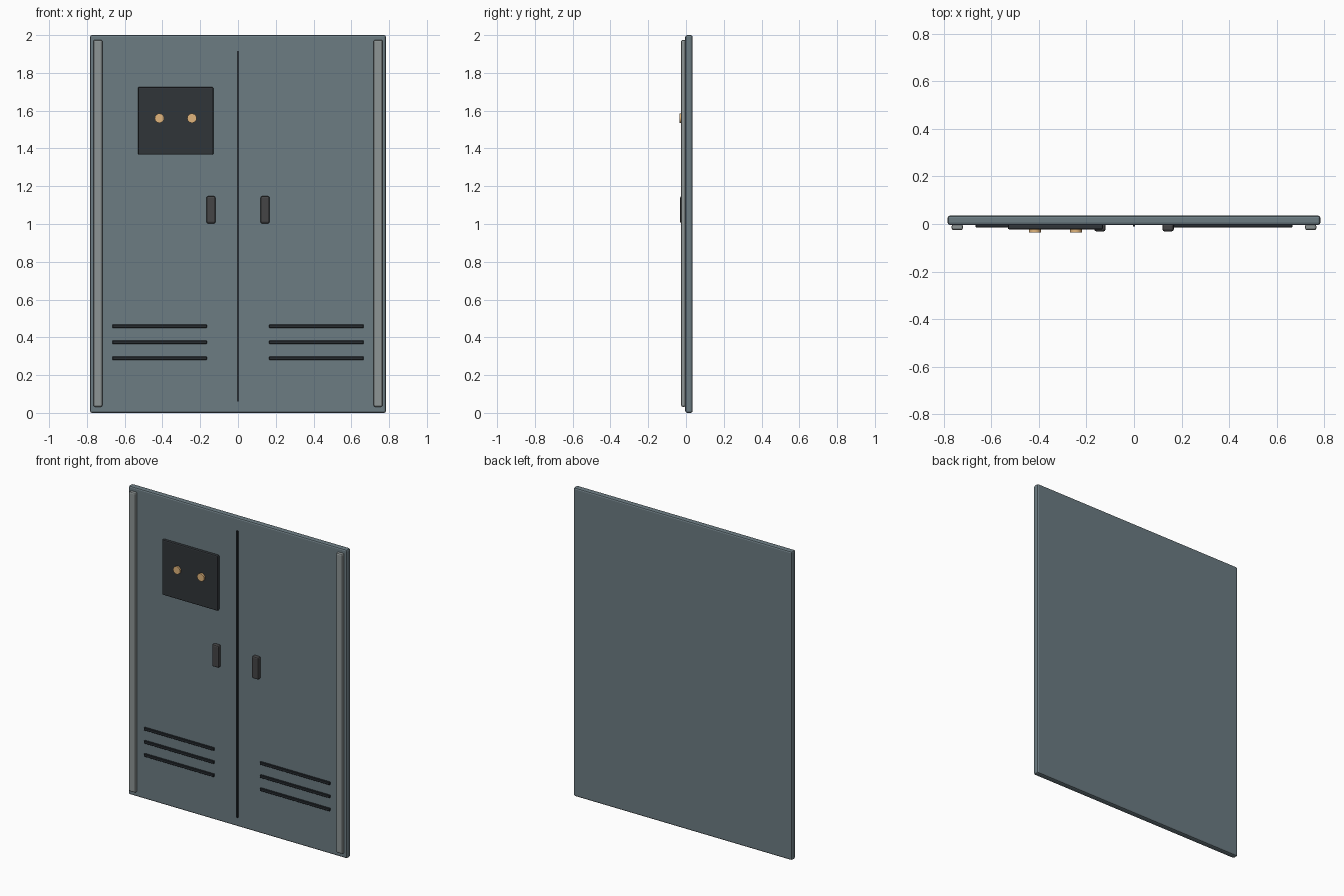
import bpy, math

if "Cube" in bpy.data.objects:
    bpy.data.objects.remove(bpy.data.objects["Cube"])


def material(name, rgb):
    m = bpy.data.materials.new(name)
    m.diffuse_color = (*rgb, 1)
    m.use_nodes = True
    m.node_tree.nodes["Principled BSDF"].inputs["Base Color"].default_value = m.diffuse_color
    return m


STEEL = material("blue_grey_steel", (0.15, 0.20, 0.225))
TRIM = material("trim_grey", (0.27, 0.30, 0.30))
DARK = material("dark_panel", (0.03, 0.035, 0.04))
BLACK = material("slot_black", (0.02, 0.025, 0.03))
GRIP = material("handle_grey", (0.06, 0.06, 0.062))
AMBER = material("amber_lamp", (0.75, 0.46, 0.20))


def finish(name, mat, bevel, segments=1):
    ob = bpy.context.object
    ob.name = name
    ob.data.materials.append(mat)
    if bevel:
        mod = ob.modifiers.new("bevel", 'BEVEL')
        mod.width, mod.segments = bevel, segments
        mod.limit_method = 'ANGLE'
    return ob


def box(name, x, y, z, mat, bevel=0, segments=1):
    """Box from (min, max) ranges along each axis."""
    r = (x, y, z)
    bpy.ops.mesh.primitive_cube_add(size=1, location=[(a + b) / 2 for a, b in r])
    bpy.context.object.scale = [b - a for a, b in r]
    bpy.ops.object.transform_apply(location=False, rotation=False, scale=True)
    return finish(name, mat, bevel, segments)


# Main door slab and centre seam
box("door_slab", (-0.783, 0.783), (-0.004, 0.035), (0, 2), STEEL, 0.01, 2)
box("centre_seam", (-0.005, 0.005), (-0.011, 0.002), (0.06, 1.917), BLACK)

# Mirrored trims, handles and vent slots
for side, s in (("left", -1), ("right", 1)):
    def mx(a, b):
        return tuple(sorted((s * a, s * b)))

    box(f"{side}_edge_trim", mx(0.718, 0.766), (-0.026, 0.0), (0.032, 1.975), TRIM, 0.009, 2)
    box(f"{side}_handle", mx(0.119, 0.167), (-0.031, 0.0), (1.003, 1.147), GRIP, 0.009, 2)
    for i in range(3):
        zc = 0.289 + i * 0.085
        box(f"{side}_vent_slot_{i + 1}", mx(0.165, 0.665), (-0.015, 0.0),
            (zc - 0.009, zc + 0.009), BLACK, 0.002)

# Control panel with two lamps
box("control_panel", (-0.53, -0.13), (-0.023, 0.0), (1.367, 1.725), DARK, 0.007, 2)
for i, x in enumerate((-0.416, -0.244)):
    bpy.ops.mesh.primitive_cylinder_add(vertices=16, radius=0.025, depth=0.019,
                                        location=(x, -0.0255, 1.56),
                                        rotation=(math.pi / 2, 0, 0))
    finish(f"lamp_{i + 1}", AMBER, 0)
    bpy.ops.object.shade_smooth_by_angle(angle=math.radians(30))
